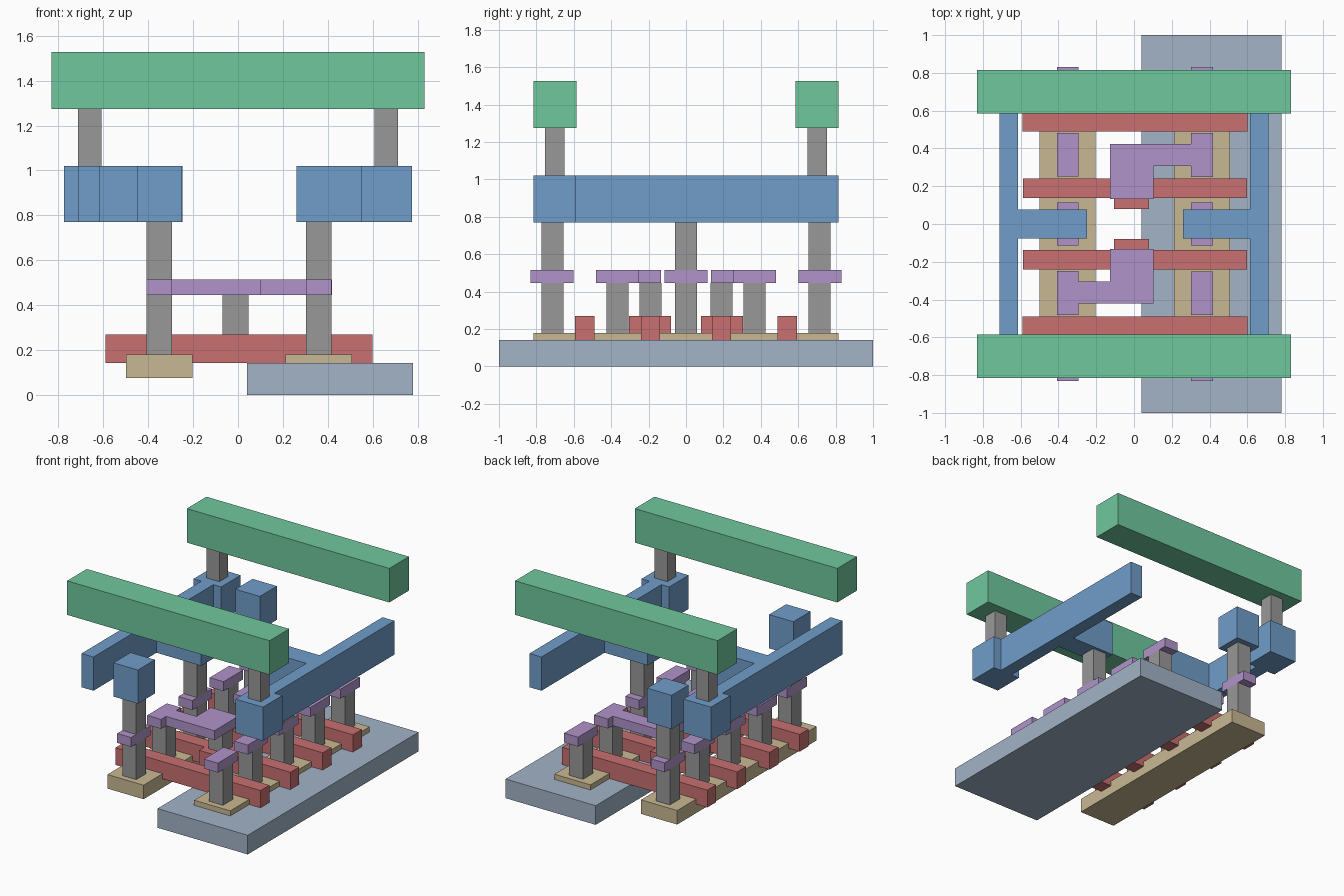
import bpy
import bmesh

if "Cube" in bpy.data.objects:
    bpy.data.objects.remove(bpy.data.objects["Cube"], do_unlink=True)


def material(name, *rgb):
    """Flat material from 0-255 display values, stored as linear."""
    lin = [((c / 255 + 0.055) / 1.055) ** 2.4 for c in rgb] + [1.0]
    m = bpy.data.materials.new(name)
    m.use_nodes = True
    m.diffuse_color = lin
    m.node_tree.nodes["Principled BSDF"].inputs["Base Color"].default_value = lin
    return m


GREEN = material("green", 112, 200, 157)
BLUE = material("blue", 112, 157, 202)
PURPLE = material("purple", 177, 148, 202)
RED = material("red", 200, 112, 112)
TAN = material("tan", 201, 184, 147)
GREY = material("grey", 153, 153, 153)
SLATE = material("slate", 162, 179, 199)


def slab(name, mat, outline, z0, z1):
    """Extrude a flat outline from z0 up to z1."""
    bm = bmesh.new()
    base = bm.faces.new([bm.verts.new((x, y, z0)) for x, y in outline])
    top = bmesh.ops.extrude_face_region(bm, geom=[base])["geom"]
    verts = [v for v in top if isinstance(v, bmesh.types.BMVert)]
    bmesh.ops.translate(bm, verts=verts, vec=(0, 0, z1 - z0))
    bmesh.ops.recalc_face_normals(bm, faces=bm.faces)
    me = bpy.data.meshes.new(name)
    bm.to_mesh(me)
    bm.free()
    me.materials.append(mat)
    ob = bpy.data.objects.new(name, me)
    bpy.context.collection.objects.link(ob)
    return ob


def block(name, mat, x, y, w, d, z0, z1):
    """Box centred on x, y with width w and depth d."""
    a, b, c, e = x - w / 2, x + w / 2, y - d / 2, y + d / 2
    return slab(name, mat, [(a, c), (b, c), (b, e), (a, e)], z0, z1)


LEFT, RIGHT = 0.36, -0.351      # column centre lines
END, INNER, CENTRE = 0.714, 0.367, 0.19
STRIP_TOP, BAR_TOP = 0.18, 0.27
LINK_Z = (0.445, 0.515)
RAIL_Z = (0.77, 1.02)
BEAM_Z = (1.275, 1.527)

# Base plate and the two long strips
block("base_plate", SLATE, 0.41, 0, 0.74, 2.0, 0, 0.142)
for side, x in (("left", LEFT), ("right", RIGHT)):
    block(side + "_strip", TAN, x, 0, 0.296, 1.632, 0.076, STRIP_TOP)

for end, s in (("front", -1), ("back", 1)):
    # Outer cross bar, and inner cross bar with its centre pad
    block(end + "_outer_bar", RED, 0.005, s * 0.541, 1.19, 0.105, 0.142, BAR_TOP)
    lo, mid_in, mid_out, hi = 0.08, 0.138, 0.241, 0.305
    outline = [(-0.588, mid_in), (-0.105, mid_in), (-0.105, lo), (0.08, lo),
               (0.08, mid_in), (0.598, mid_in), (0.598, mid_out), (0.08, mid_out),
               (0.08, hi), (-0.105, hi), (-0.105, mid_out), (-0.588, mid_out)]
    slab(end + "_inner_bar", RED, [(x, s * y) for x, y in outline], 0.142, BAR_TOP)
    block(end + "_centre_post", GREY, -0.012, s * CENTRE, 0.116, 0.116, BAR_TOP, LINK_Z[0])

    # Posts and caps along each strip
    for side, x in (("left", LEFT), ("right", RIGHT)):
        tag = end + "_" + side
        for spot, y in (("outer", END), ("inner", INNER)):
            block(f"{tag}_{spot}_post", GREY, x, s * y, 0.114, 0.117, STRIP_TOP, LINK_Z[0])
        block(tag + "_outer_cap", PURPLE, x, s * 0.717, 0.114, 0.23, *LINK_Z)

    # Lone inner cap on one column, stepped link to the centre from the other
    lone = LEFT if s < 0 else RIGHT
    block(end + "_inner_cap", PURPLE, lone, s * 0.366, 0.114, 0.23, *LINK_Z)
    if s > 0:
        near, far, a, b = 0.303, 0.418, 0.102, -0.128
    else:
        near, far, a, b = -0.294, -0.408, -0.128, 0.102
    if s > 0:
        link = [(b, 0.133), (a, 0.133), (a, 0.308), (near, 0.308), (near, 0.25), (far, 0.25),
                (far, 0.481), (near, 0.481), (near, 0.424), (b, 0.424)]
    else:
        link = [(b, 0.133), (a, 0.133), (a, 0.305), (near, 0.305), (near, 0.25), (far, 0.25),
                (far, 0.481), (near, 0.481), (near, 0.422), (b, 0.422)]
    slab(end + "_link", PURPLE, [(x, s * y) for x, y in link], *LINK_Z)

    # Tall post with its square head on the right column
    block(end + "_tall_post", GREY, RIGHT, s * END, 0.114, 0.117, LINK_Z[1], RAIL_Z[0])
    block(end + "_post_head", BLUE, RIGHT, s * END, 0.2, 0.2, *RAIL_Z)

    # Top beam and the post that carries it
    block(end + "_beam_post", GREY, -s * 0.661, s * 0.702, 0.105, 0.105, RAIL_Z[1], BEAM_Z[0])
    block(end + "_beam", GREEN, 0, s * 0.701, 1.66, 0.23, *BEAM_Z)

for side, x, s, arm in (("left", LEFT, 1, 0.26), ("right", RIGHT, -1, 0.248)):
    # Middle posts and cap
    block(side + "_middle_post", GREY, x, 0, 0.114, 0.116, STRIP_TOP, LINK_Z[0])
    block(side + "_middle_cap", PURPLE, x, 0, 0.114, 0.23, *LINK_Z)
    block(side + "_middle_upper_post", GREY, x, 0, 0.114, 0.116, LINK_Z[1], RAIL_Z[0])
    # Rail with a middle arm and one wide end, turned half round for the other side
    end, wide, inn, out = 0.816, 0.588, 0.614, 0.712
    rail = [(0.55, -end), (0.776, -end), (0.776, -wide), (out, -wide), (out, end),
            (inn, end), (inn, 0.078), (arm, 0.078), (arm, -0.078), (inn, -0.078),
            (inn, -wide), (0.55, -wide)]
    slab(side + "_rail", BLUE, [(s * px, s * py) for px, py in rail], *RAIL_Z)
